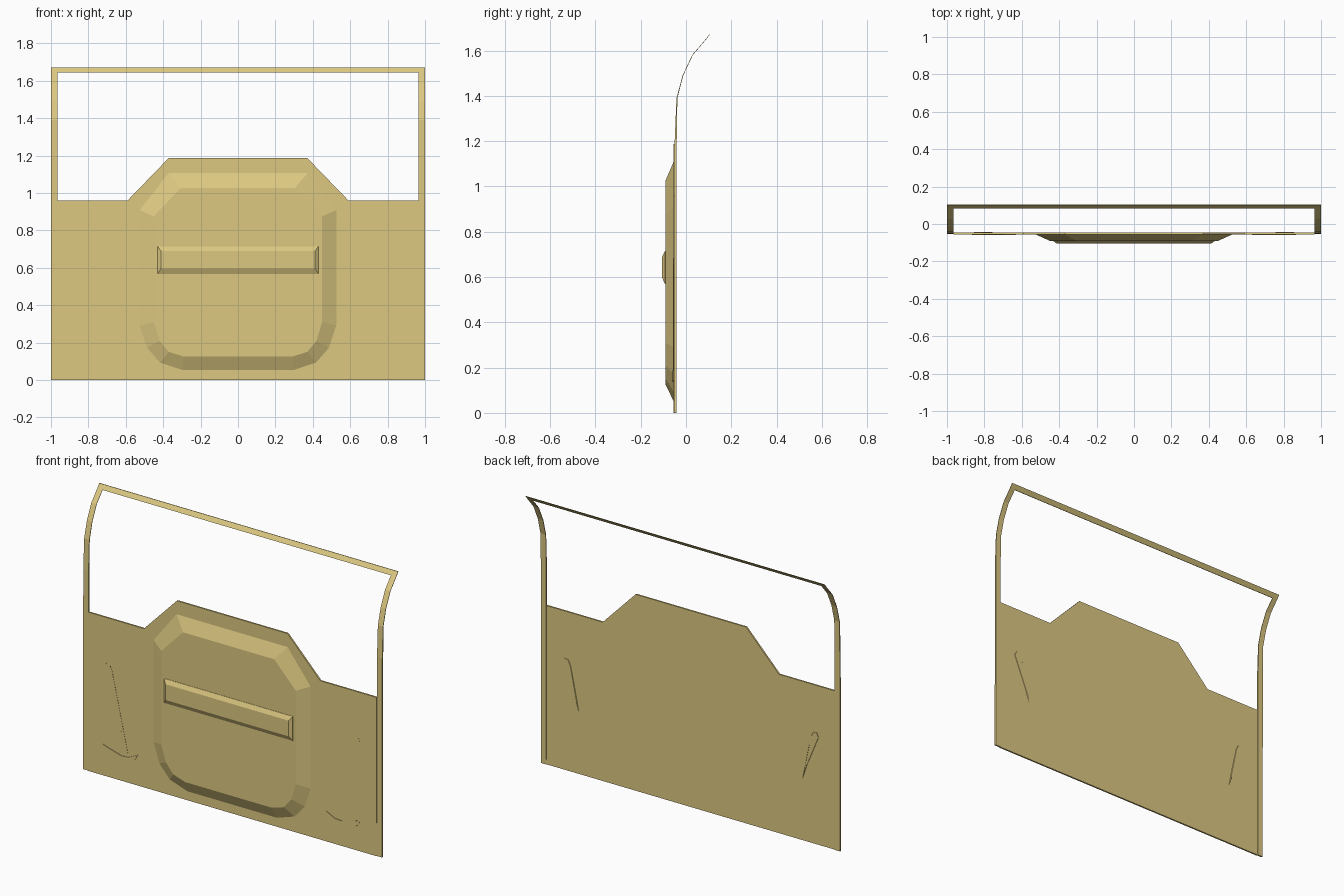
import bpy, bmesh

if "Cube" in bpy.data.objects:
    bpy.data.objects.remove(bpy.data.objects["Cube"])

mat = bpy.data.materials.new("ochre_paint")
mat.diffuse_color = (0.72, 0.58, 0.22, 1)
mat.use_nodes = True
mat.node_tree.nodes["Principled BSDF"].inputs["Base Color"].default_value = mat.diffuse_color


def loft(name, rings, mirror=False):
    """Skin a stack of equal-length closed rings and cap both ends."""
    bm = bmesh.new()
    loops = [[bm.verts.new(p) for p in ring] for ring in rings]
    n = len(loops[0])
    for a, b in zip(loops, loops[1:]):
        for i in range(n):
            j = (i + 1) % n
            bm.faces.new((a[i], a[j], b[j], b[i]))
    bm.faces.new(loops[0])
    bm.faces.new(loops[-1])
    bmesh.ops.recalc_face_normals(bm, faces=bm.faces)
    mesh = bpy.data.meshes.new(name)
    bm.to_mesh(mesh)
    bm.free()
    mesh.materials.append(mat)
    ob = bpy.data.objects.new(name, mesh)
    bpy.context.collection.objects.link(ob)
    if mirror:
        ob.modifiers.new("mirror", 'MIRROR')
    return ob


def flat(half, y):
    """Symmetric outline in the XZ plane from its right half."""
    return [(x, y, z) for x, z in half] + [(-x, y, z) for x, z in reversed(half)]


def ring(points, y):
    return [(x, y, z) for x, z in points]


# Door panel with raised middle top edge
panel = [(0.965, 0), (0.965, 0.96), (0.59, 0.96), (0.37, 1.187)]
loft("door_panel", [flat(panel, -0.046), flat(panel, -0.056)])

# Raised pressing with sloped border
outer = [(0.30, 0.05), (0.42, 0.09), (0.49, 0.17), (0.53, 0.29), (0.53, 0.91), (0.375, 1.11)]
inner = [(0.29, 0.125), (0.37, 0.15), (0.42, 0.21), (0.45, 0.31), (0.45, 0.875), (0.305, 1.027)]
loft("raised_pressing", [flat(outer, -0.054), flat(inner, -0.09)])

# Long grip bar across the pressing
base = [(0.43, 0.568), (0.43, 0.715)]
face = [(0.412, 0.595), (0.412, 0.69)]
loft("grip_bar", [flat(base, -0.088), flat(base, -0.092), flat(face, -0.105)])

# Window frame pillars: (back y, z, depth), curving backwards at the top
path = [(-0.043, 0, 0.010), (-0.041, 1.2, 0.009), (-0.038, 1.39, 0.004),
        (-0.012, 1.49, 0.003), (0.03, 1.58, 0.003), (0.086, 1.645, 0.003),
        (0.105, 1.67, 0.003)]
pillar = [[(0.965, y, z), (1, y, z), (1, y - d, z), (0.965, y - d, z)] for y, z, d in path]
loft("window_pillars", pillar, mirror=True)

# Window frame top rail
rail = [[(x, y - o, z) for y, z, o in
         ((0.086, 1.645, 0), (0.105, 1.67, 0), (0.105, 1.67, 0.003), (0.086, 1.645, 0.003))]
        for x in (-0.965, 0.965)]
loft("window_top_rail", rail)

# Slanted wedge pressings, showing on both faces of the panel
wedge = [(0.69, 0.15), (0.805, 0.66), (0.82, 0.68), (0.845, 0.685), (0.86, 0.655)]
wedge_back = [(0.76, 0.42), (0.805, 0.64), (0.82, 0.67), (0.842, 0.675), (0.855, 0.65)]
loft("wedge_pressings", [ring(wedge, -0.058), ring(wedge_back, -0.0435)], mirror=True)

# Crescent pressings at the foot of each wedge
crescent = [(0.63, 0.185), (0.65, 0.15), (0.69, 0.137), (0.77, 0.137), (0.83, 0.143),
            (0.865, 0.19), (0.82, 0.175), (0.74, 0.152), (0.69, 0.155)]
loft("crescent_pressings", [ring(crescent, -0.054), ring(crescent, -0.059)], mirror=True)
